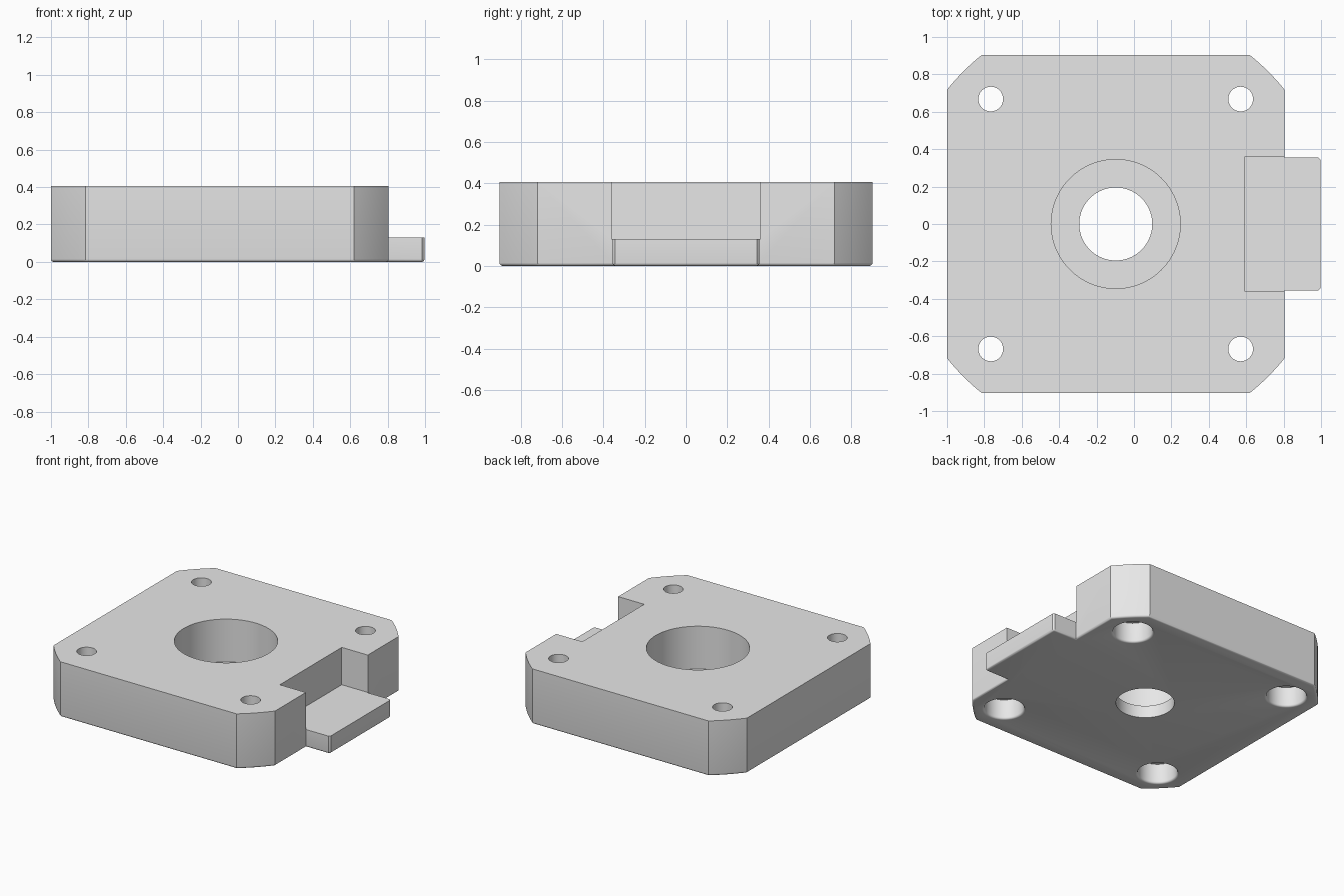
import bpy, bmesh, math
from math import sin, cos, pi

if "Cube" in bpy.data.objects:
    bpy.data.objects.remove(bpy.data.objects["Cube"], do_unlink=True)

CX = -0.0975          # centre of the square body
HALF = 0.9025         # half width of the body
CORNER_R = 1.153      # large circle that trims the corners
HEIGHT = 0.405
FILLET = 0.015
TAB_Y, TAB_X, TAB_Z = 0.356, 0.997, 0.13

gray = bpy.data.materials.new("plain gray")
gray.use_nodes = True
gray.diffuse_color = (0.8, 0.8, 0.8, 1)
gray.node_tree.nodes["Principled BSDF"].inputs["Base Color"].default_value = (0.8, 0.8, 0.8, 1)


def make_object(name, bm):
    bmesh.ops.recalc_face_normals(bm, faces=bm.faces)
    mesh = bpy.data.meshes.new(name)
    bm.to_mesh(mesh)
    bm.free()
    mesh.materials.append(gray)
    obj = bpy.data.objects.new(name, mesh)
    bpy.context.collection.objects.link(obj)
    return obj


def lathe(name, profile, x, y, steps=64):
    """Closed solid from (radius, z) points turned about a vertical axis."""
    bm = bmesh.new()
    rings = [[bm.verts.new((x + r * cos(2 * pi * i / steps), y + r * sin(2 * pi * i / steps), z))
              for i in range(steps)] for r, z in profile]
    for a, b in zip(rings, rings[1:]):
        for i in range(steps):
            j = (i + 1) % steps
            bm.faces.new((a[i], a[j], b[j], b[i]))
    bm.faces.new(rings[0][::-1])
    bm.faces.new(rings[-1])
    return make_object(name, bm)


# Outline: square with arc-trimmed corners, plus the tab on the +x side
outline = []
start = math.acos(HALF / CORNER_R)
for quarter in range(4):
    for i in range(9):
        a = quarter * pi / 2 + start + (pi / 2 - 2 * start) * i / 8
        outline.append((CX + CORNER_R * cos(a), CORNER_R * sin(a)))
edge_x, soft = CX + HALF, 0.012
outline += [(edge_x, -TAB_Y), (TAB_X - soft, -TAB_Y), (TAB_X, -TAB_Y + soft),
            (TAB_X, TAB_Y - soft), (TAB_X - soft, TAB_Y), (edge_x, TAB_Y)]

# Body: extruded outline with a rounded bottom rim
bm = bmesh.new()
base = bm.faces.new([bm.verts.new((x, y, 0)) for x, y in outline])
top = bmesh.ops.extrude_face_region(bm, geom=[base], use_keep_orig=True)
for v in top["geom"]:
    if isinstance(v, bmesh.types.BMVert):
        v.co.z = HEIGHT
bmesh.ops.recalc_face_normals(bm, faces=bm.faces)
rim = [e for e in bm.edges if all(v.co.z < 0.001 for v in e.verts)]
bmesh.ops.bevel(bm, geom=rim, offset=FILLET, segments=4, profile=0.5, affect='EDGES')
body = make_object("mount_body", bm)

# Cutters: connector notch, stepped centre bore, four screw holes
bm = bmesh.new()
bmesh.ops.create_cube(bm, size=1)
for v in bm.verts:
    v.co = (0.593 if v.co.x < 0 else 1.2, 0.72 * v.co.y, TAB_Z if v.co.z < 0 else 0.6)
cutters = [make_object("notch_cutter", bm)]

cutters.append(lathe("bore_cutter", [(0.195, -0.1), (0.195, 0.09), (0.345, 0.09), (0.345, 0.6)],
                     CX, 0, 96))

lip = 0.132 + FILLET
screw = [(lip, -0.1)]
screw += [(lip - FILLET * sin(t * pi / 8), FILLET * (1 - cos(t * pi / 8))) for t in range(5)]
screw += [(0.132, 0.147), (0.066, 0.147), (0.066, 0.6)]
for sx in (-1, 1):
    for sy in (-1, 1):
        cutters.append(lathe("screw_cutter", screw, CX + sx * 0.668, sy * 0.668, 48))

bpy.ops.object.select_all(action='DESELECT')
bpy.context.view_layer.objects.active = body
body.select_set(True)
for cutter in cutters:
    mod = body.modifiers.new("cut", 'BOOLEAN')
    mod.operation = 'DIFFERENCE'
    mod.solver = 'EXACT'
    mod.object = cutter
    bpy.ops.object.modifier_apply(modifier=mod.name)
    bpy.data.objects.remove(cutter, do_unlink=True)

bpy.ops.object.shade_smooth_by_angle(angle=math.radians(30))
